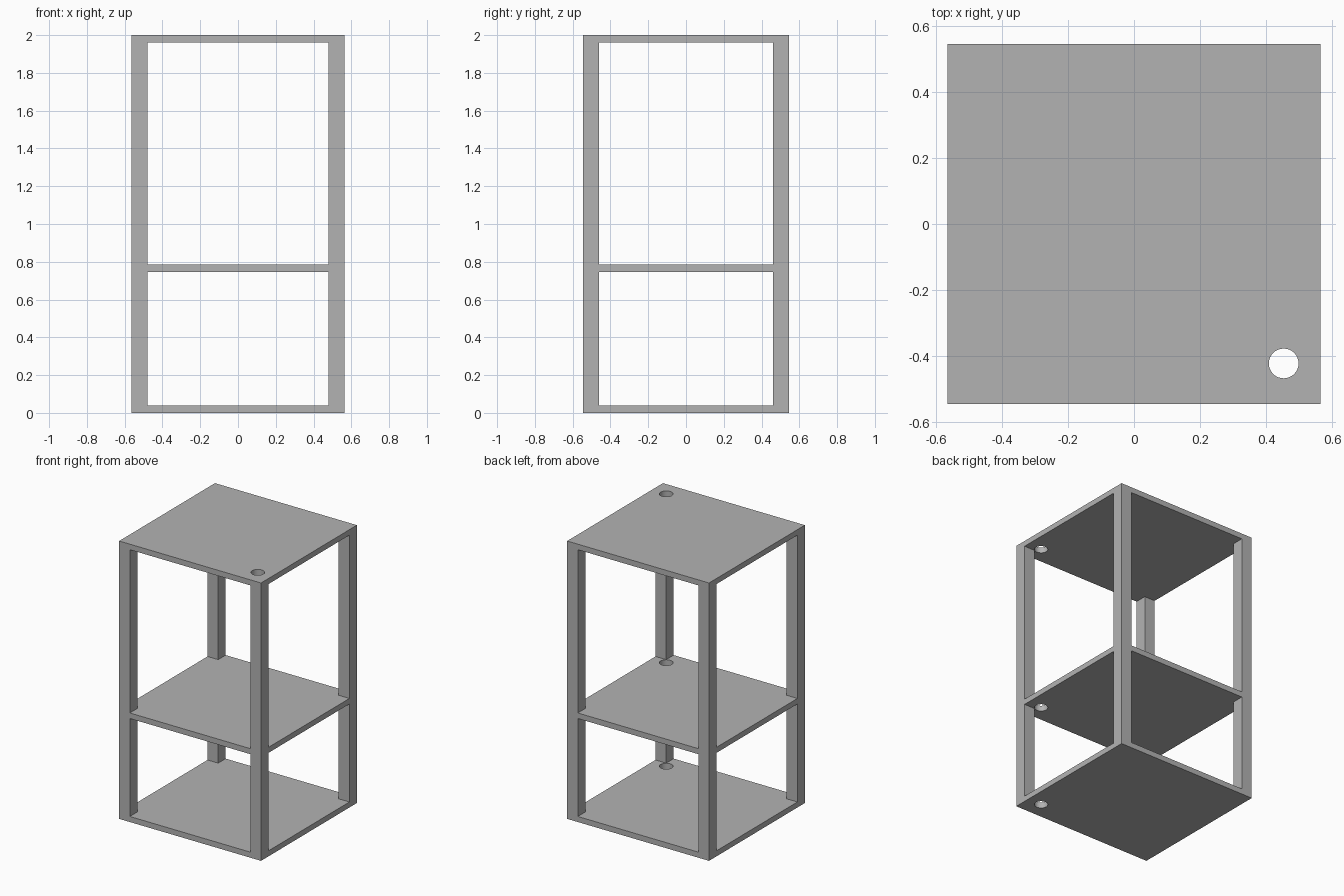
import bpy, bmesh
from math import cos, sin, tau

old = bpy.data.objects.get("Cube")
if old:
    bpy.data.objects.remove(old, do_unlink=True)

HX, HY = 0.565, 0.545          # half width and half depth
POST = 0.085                   # post side
BOARD = 0.04                   # board thickness
HOLE = (0.453, -0.422, 0.045)  # cable hole x, y, radius
SHELVES = {"bottom_shelf": 0.0, "middle_shelf": 0.745, "top_shelf": 2 - BOARD}

grey = bpy.data.materials.new("plain grey")
grey.use_nodes = True
grey.diffuse_color = (0.45, 0.45, 0.45, 1)
grey.node_tree.nodes["Principled BSDF"].inputs["Base Color"].default_value = (0.45, 0.45, 0.45, 1)


def finish(name, bm):
    bmesh.ops.recalc_face_normals(bm, faces=bm.faces)
    mesh = bpy.data.meshes.new(name)
    bm.to_mesh(mesh)
    bm.free()
    mesh.materials.append(grey)
    obj = bpy.data.objects.new(name, mesh)
    bpy.context.collection.objects.link(obj)
    return obj


def loop(bm, points, z):
    verts = [bm.verts.new((x, y, z)) for x, y in points]
    return [bm.edges.new((a, b)) for a, b in zip(verts, verts[1:] + verts[:1])]


def shelf(name, z):
    # Rectangle with a round hole, filled and extruded upward
    bm = bmesh.new()
    cx, cy, r = HOLE
    edges = loop(bm, [(-HX, -HY), (HX, -HY), (HX, HY), (-HX, HY)], z)
    edges += loop(bm, [(cx + r * cos(tau * i / 32), cy + r * sin(tau * i / 32))
                       for i in range(32)], z)
    bmesh.ops.triangle_fill(bm, edges=edges, use_beauty=True)
    top = bmesh.ops.extrude_face_region(bm, geom=bm.faces[:])["geom"]
    bmesh.ops.translate(bm, vec=(0, 0, BOARD),
                        verts=[v for v in top if isinstance(v, bmesh.types.BMVert)])
    obj = finish(name, bm)
    bpy.ops.object.select_all(action="DESELECT")
    bpy.context.view_layer.objects.active = obj
    obj.select_set(True)
    bpy.ops.object.shade_smooth_by_angle()


def post(name, sx, sy, z0, z1):
    bm = bmesh.new()
    bmesh.ops.create_cube(bm, size=1)
    bmesh.ops.scale(bm, vec=(POST, POST, z1 - z0), verts=bm.verts)
    bmesh.ops.translate(bm, verts=bm.verts, vec=(
        sx * (HX - POST / 2), sy * (HY - POST / 2), (z0 + z1) / 2))
    finish(name, bm)


# Three shelves sharing the hole position
for name, z in SHELVES.items():
    shelf(name, z)

# Four corner posts on each level, standing between the shelves
heights = list(SHELVES.values())
for level, z0, z1 in zip(("lower", "upper"), heights, heights[1:]):
    for sx, side in ((1, "left"), (-1, "right")):
        for sy, end in ((-1, "front"), (1, "back")):
            post(f"{level}_{end}_{side}_post", sx, sy, z0 + BOARD, z1)
